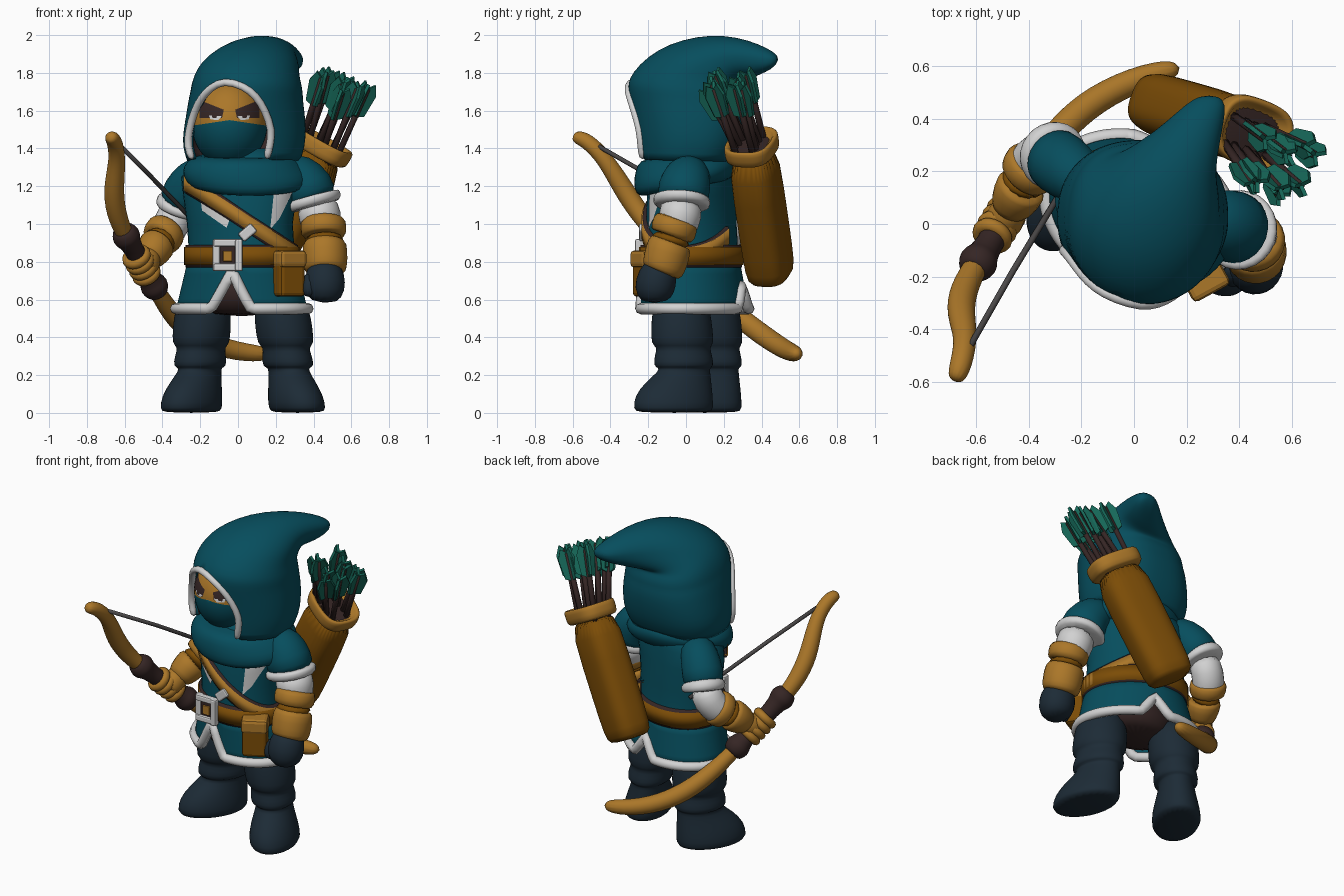
import bpy, bmesh, random
from math import sin, cos, asin, sqrt, pi, radians
from mathutils import Vector as V

cube = bpy.data.objects.get("Cube")
if cube:
    bpy.data.objects.remove(cube, do_unlink=True)
random.seed(4)

def material(name, *rgb):
    m = bpy.data.materials.new(name)
    m.use_nodes = True
    m.diffuse_color = (*rgb, 1)
    shader = next(n for n in m.node_tree.nodes if n.type == 'BSDF_PRINCIPLED')
    shader.inputs["Base Color"].default_value = (*rgb, 1)
    return m

TEAL = material("teal cloth", .002, .075, .11)
WHITE = material("white trim", .64, .64, .64)
GOLD = material("tan leather", .41, .185, .022)
LEATHER = material("brown leather", .2, .073, .002)
DARK = material("dark brown", .036, .019, .018)
NAVY = material("navy boots", .012, .024, .037)
GREEN = material("green feather", .008, .14, .1)
GREY = material("grey cord", .07, .065, .065)

def finish(name, bm, mats, smooth=True, subsurf=0):
    bmesh.ops.recalc_face_normals(bm, faces=bm.faces)
    mesh = bpy.data.meshes.new(name)
    bm.to_mesh(mesh)
    bm.free()
    for m in mats:
        mesh.materials.append(m)
    for p in mesh.polygons:
        p.use_smooth = smooth
    ob = bpy.data.objects.new(name, mesh)
    bpy.context.collection.objects.link(ob)
    if subsurf:
        mod = ob.modifiers.new("Subdivision", 'SUBSURF')
        mod.levels = mod.render_levels = subsurf
    return ob

def skin(name, rings, mats, caps=(True, True), wrap=True, loop=False, subsurf=1):
    """Join a row of point rings into one surface."""
    bm = bmesh.new()
    rows = [[bm.verts.new(p) for p in ring] for ring in rings]
    n = len(rows[0])
    for a, b in list(zip(rows, rows[1:])) + ([(rows[-1], rows[0])] if loop else []):
        for i in range(n if wrap else n - 1):
            j = (i + 1) % n
            bm.faces.new((a[i], a[j], b[j], b[i]))
    for use, row in zip(caps, (rows[0], rows[-1])):
        if use and not loop:
            bm.faces.new(row)
    bmesh.ops.remove_doubles(bm, verts=bm.verts, dist=1e-5)
    return finish(name, bm, mats, subsurf=subsurf)

def boxy(v, power):
    return abs(v) ** power * (1 if v > 0 else -1)

def oval(fy, fz, by, bz, cx, rx, a, power=1):
    """Ring point between a front and a back; a = 0 is the front, power squares the rear half."""
    p = power if cos(a) < 0 else 1
    k = (1 + boxy(cos(a), p)) / 2
    return V((cx + rx * boxy(sin(a), p), by + (fy - by) * k, bz + (fz - bz) * k))

def loft(name, rings, mat, n=24):
    return skin(name, [[oval(*r, 2 * pi * i / n) for i in range(n)] for r in rings], [mat])

def tube(name, pts, radii, mat, ref=(.6, -.7, .2), sides=12, loop=False, subsurf=1):
    pts = [V(p) for p in pts]
    radii = radii if isinstance(radii, list) else [radii] * len(pts)
    rings, last = [], len(pts) - 1
    for i, (p, r) in enumerate(zip(pts, radii)):
        ahead = pts[(i + 1) % len(pts)] if loop else pts[min(i + 1, last)]
        t = (ahead - pts[i - 1 if loop else max(i - 1, 0)]).normalized()
        u = t.cross(V(ref)).normalized()
        w = t.cross(u)
        rings.append([p + r * (u * cos(2 * pi * k / sides) + w * sin(2 * pi * k / sides)) for k in range(sides)])
    return skin(name, rings, [mat], loop=loop, subsurf=subsurf)

def box(name, loc, half, mat, rot=(0, 0, 0), bevel=.01):
    bm = bmesh.new()
    bmesh.ops.create_cube(bm, size=2)
    bmesh.ops.scale(bm, vec=half, verts=bm.verts)
    ob = finish(name, bm, [mat], smooth=False)
    ob.location, ob.rotation_euler = loc, rot
    mod = ob.modifiers.new("Bevel", 'BEVEL')
    mod.width, mod.segments = bevel, 2

def patch(name, corners, surf, mat, lift=.007, n=6):
    """Four-cornered (x, z) plate laid over a front surface."""
    a, b, c, d = [V(p) for p in corners]
    grid = [[a.lerp(b, j / n).lerp(d.lerp(c, j / n), i / n) for j in range(n + 1)] for i in range(n + 1)]
    rows = [[V((p.x, surf(p.x, p.y) - lift, p.y)) for p in line] for line in grid]
    skin(name, rows, [mat], caps=(False, False), wrap=False, subsurf=0)

# Torso, turned a little: height, centre x, centre y, half width, half depth
BODY = [(.76, .02, .035, .285, .255), (.85, .02, .03, .28, .245), (1, .01, .03, .28, .235),
        (1.15, .01, .03, .3, .23), (1.25, .02, .04, .32, .21), (1.33, .03, .04, .24, .2), (1.4, .03, .04, .15, .15)]
TWIST = .17

def body(z):
    a, b = next((p for p in zip(BODY, BODY[1:]) if z <= p[1][0]), BODY[-2:])
    t = (z - a[0]) / (b[0] - a[0])
    return [p + (q - p) * t for p, q in zip(a[1:], b[1:])]

def body_point(a, z, grow=0, dz=0):
    cx, cy, rx, ry = body(z)
    x = cx + (rx + grow) * sin(a)
    return V((x, cy - (ry + grow) * cos(a) - TWIST * x, z + dz))

def chest(x, z):
    cx, cy, rx, ry = body(z)
    return cy - ry * sqrt(max(0, 1 - ((x - cx) / rx) ** 2)) - TWIST * x

def band(name, tilt, height, half, grow, mat, start, end, n=48):
    angles = [radians(start + (end - start) * i / n) for i in range(n + 1)]
    rows = [[body_point(a, height - tilt * sin(a), g, dz) for a in angles]
            for dz, g in ((-half, -.01), (-half, grow), (half, grow), (half, -.01))]
    skin(name, rows, [mat], caps=(False, False), wrap=False, subsurf=0)

skin("tunic_body", [[body_point(pi * i / 20, r[0]) for i in range(40)] for r in BODY], [TEAL], subsurf=0)
for part, tilt, height, half, mat, start, end in (("belt", 0, .83, .048, LEATHER, 0, 360),
                                                  ("chest_strap", .2, 1.035, .04, GOLD, -65, 150)):
    band(part, tilt, height, half, .024, mat, start, end)
    band(part + "_edging", tilt, height, half + .012, .017, DARK, start, end)

# Split skirt with a white hem
def skirt_point(a, k):
    front = max(0, 1 - abs((a + .17 + pi) % (2 * pi) - pi) / .31)
    back = max(0, 1 - abs(a - pi + .2) / .25)
    z = .8 + (.2 * front + .12 * back - .26) * k
    t = (.8 - z) / .26
    x = .02 + (.288 + .062 * t) * sin(a)
    return V((x, .03 + .02 * t - (.255 + .025 * t) * cos(a) - TWIST * x, z))

skirt_rows = [[skirt_point(pi * i / 48, k / 4) for i in range(96)] for k in range(5)]
skirt = skin("skirt", skirt_rows, [TEAL], caps=(False, False), subsurf=0)
skirt.modifiers.new("Thickness", 'SOLIDIFY').thickness = .02
tube("skirt_hem", [p + V((0, 0, .012)) for p in skirt_rows[-1]], .03, WHITE, ref=(0, 0, 1), sides=8, loop=True, subsurf=0)
loft("shorts", [(-.1, .51, .2, .51, .02, .18), (-.17, .58, .24, .58, .02, .26), (-.19, .77, .24, .77, .02, .25)], DARK)

# Collar, buckles and pouch
patch("collar_right", [(-.2, 1.14), (-.19, 1.07), (-.06, .98), (-.02, 1.09)], chest, WHITE)
patch("collar_left", [(.19, 1.17), (.29, 1.17), (.22, 1.03), (.17, .97)], chest, WHITE)
for s in (-1, 1):
    box("buckle_side", (-.055 + s * .06, -.24 - s * .01, .835), (.02, .02, .085), WHITE)
    box("buckle_bar", (-.055, -.24, .835 + s * .065), (.075, .02, .02), WHITE)
box("buckle_center", (-.055, -.235, .835), (.045, .008, .05), DARK, bevel=.004)
box("buckle_tongue", (-.055, -.247, .83), (.024, .008, .028), GOLD, bevel=.004)
box("strap_buckle", (.05, -.228, .955), (.045, .02, .028), WHITE, (0, radians(-40), 0))
box("pouch", (.265, -.2, .725), (.075, .06, .11), LEATHER, (0, 0, .5), .02)
box("pouch_flap", (.268, -.206, .815), (.08, .065, .045), GOLD, (0, 0, .5), .02)

# Legs with baggy folds and boots, built facing forward then turned
LEG = [(-.27, 0, .14, 0, .125), (-.29, .02, .15, .02, .145), (-.28, .09, .15, .09, .14), (-.22, .16, .145, .16, .12),
       (-.14, .22, .14, .22, .105), (-.14, .24, .14, .24, .105), (-.165, .245, .16, .245, .135), (-.16, .3, .155, .3, .13),
       (-.14, .35, .14, .35, .118), (-.175, .36, .165, .36, .148), (-.17, .45, .16, .45, .152),
       (-.16, .55, .15, .55, .148), (-.12, .64, .12, .64, .11)]
for part, x, y, lean, turn in (("left_leg", .295, .0, -.075, 18), ("right_leg", -.215, .155, .04, -30)):
    leg = loft(part, [(fy, fz, by, bz, lean * fz / .6, r) for fy, fz, by, bz, r in LEG], NAVY)
    leg.location, leg.rotation_euler = (x, y, 0), (0, 0, radians(turn))

# Arms
tube("left_sleeve", [(.22, .03, 1.29), (.32, .01, 1.26), (.37, -.01, 1.2), (.405, -.02, 1.1)], [.09, .13, .145, .148], TEAL)
tube("left_sleeve_trim", [(.388, -.02, 1.15), (.39, -.02, 1.14), (.405, -.025, 1.1), (.407, -.025, 1.09)], [.13, .16, .16, .13], WHITE)
tube("left_upper_arm", [(.41, -.02, 1.12), (.435, -.03, 1.05), (.45, -.05, .93)], [.115, .12, .105], WHITE)
tube("left_gauntlet_top", [(.45, -.05, 1.03), (.45, -.055, 1.02), (.455, -.07, .94), (.455, -.075, .93)], [.1, .128, .128, .1], GOLD)
tube("left_gauntlet_band", [(.455, -.07, .95), (.458, -.09, .88)], .112, LEATHER)
tube("left_gauntlet", [(.458, -.08, .91), (.458, -.085, .9), (.462, -.11, .8), (.462, -.125, .75), (.462, -.13, .74)], [.1, .125, .125, .115, .09], GOLD)
tube("left_hand", [(.46, -.12, .8), (.46, -.15, .73), (.46, -.17, .65), (.455, -.165, .58)], [.08, .11, .115, .075], NAVY)
tube("left_thumb", [(.4, -.15, .74), (.37, -.2, .68), (.38, -.21, .61)], [.04, .045, .035], NAVY)
tube("right_sleeve", [(-.15, .12, 1.3), (-.23, .19, 1.24), (-.28, .23, 1.17), (-.315, .26, 1.08)], [.09, .12, .128, .128], TEAL)
tube("right_sleeve_trim", [(-.295, .25, 1.12), (-.3, .255, 1.11), (-.315, .265, 1.07), (-.318, .268, 1.06)], [.11, .138, .138, .11], WHITE)
tube("right_upper_arm", [(-.31, .26, 1.1), (-.35, .265, 1.0), (-.39, .22, .94), (-.42, .17, .91)], [.1, .1, .1, .09], WHITE)
tube("right_gauntlet_top", [(-.375, .24, .97), (-.38, .235, .965), (-.41, .18, .92), (-.415, .175, .915)], [.09, .118, .112, .09], GOLD)
tube("right_gauntlet_band", [(-.405, .19, .93), (-.43, .13, .885)], .095, LEATHER)
tube("right_gauntlet", [(-.42, .15, .9), (-.425, .145, .895), (-.465, .07, .83), (-.475, .05, .81)], [.085, .108, .088, .065], GOLD)
tube("right_hand", [(-.46, .09, .85), (-.48, .04, .81), (-.5, .0, .77), (-.5, -.02, .75)], [.06, .075, .08, .06], GOLD)

# Bow, grip, gripping fingers and string
BOW = [(-.68, -.6, 1.465), (-.655, -.53, 1.45), (-.635, -.43, 1.35), (-.66, -.34, 1.2), (-.65, -.25, 1.06), (-.59, -.14, .92),
       (-.51, 0, .78), (-.42, .14, .63), (-.33, .3, .49), (-.19, .45, .38), (0, .55, .32), (.18, .595, .31)]
tube("bow", BOW, [.035, .045, .045, .056, .056, .045, .04, .045, .058, .058, .052, .042], GOLD, subsurf=2)
grip = [V(BOW[4]).lerp(V(BOW[5]), .6)] + [V(p) for p in BOW[5:8]]
tube("bow_grip", [grip[0].lerp(grip[3], t) for t in (0, .06, .12, .18, .24, .76, .82, .88, .94, 1)],
     [.055, .07, .08, .07, .052, .052, .07, .08, .07, .055], DARK)
axis = (grip[3] - grip[1]).normalized()
for k in range(4):
    bpy.ops.mesh.primitive_torus_add(major_radius=.053, minor_radius=.027, major_segments=20, minor_segments=10,
                                     location=V(BOW[6]) + axis * (.045 * k - .07), rotation=axis.to_track_quat('Z', 'Y').to_euler())
    bpy.context.object.name = "finger"
    bpy.context.object.data.materials.append(GOLD)
    bpy.ops.object.shade_smooth()
tube("bow_string", [(-.62, -.46, 1.41), (-.46, -.18, 1.25), (-.2, .25, .98)], .012, GREY, sides=8, subsurf=0)

# Quiver; rows hold position along it, half width and half depth
low, top = V((.11, .445, .76)), V((.455, .345, 1.43))
d = (top - low).normalized()
back = V((.36, .93, 0))
back = (back - d * back.dot(d)).normalized()
side = back.cross(d)
for part, mat, rows in (
        ("quiver", LEATHER, [(-.07, .1, .08), (-.05, .14, .115), (.1, .147, .122), (.6, .15, .122), (.97, .152, .122)]),
        ("quiver_rim", GOLD, [(.9, .14, .11), (.91, .16, .131), (1, .163, .133), (1.03, .158, .128), (1.02, .13, .1), (.96, .125, .095)]),
        ("quiver_inside", DARK, [(.97, .13, .1), (.985, .135, .105)])):
    skin(part, [[low.lerp(top, t) + side * w * boxy(cos(pi * i / 16), .7) + back * h * boxy(sin(pi * i / 16), .7)
                 for i in range(32)] for t, w, h in rows], [mat])

# Arrows with three vanes each
feathers = bmesh.new()
for k in range(10):
    u, v = (k % 5 - 2) / 2, k // 5 - .5
    start = top - d * .1 + side * u * .09 + back * v * .09
    tip = V((.56, .22, 1.735)) + side * u * .09 + back * v * .14 + V([random.uniform(-.035, .035) for _ in range(3)])
    tube("arrow_shaft", [start, tip], .017, DARK, sides=6, subsurf=0)
    t = (tip - start).normalized()
    r = t.cross(V((random.random(), 1, 0))).normalized()
    for j in range(3):
        out = r * cos(2.1 * j) + t.cross(r) * sin(2.1 * j)
        edge = t.cross(out) * .008
        outline = ((0, -.17), (.045, -.15), (.06, -.03), (.035, .03), (0, 0))
        faces = [[feathers.verts.new(tip + out * o + t * h + edge * s) for o, h in outline] for s in (-1, 1)]
        for f in faces + [(faces[0][i], faces[0][i - 1], faces[1][i - 1], faces[1][i]) for i in range(5)]:
            feathers.faces.new(f)
finish("arrow_feathers", feathers, [GREEN], smooth=False)

# Cowl around the neck
loft("cowl", [(-.22, 1.14, .2, 1.22, .07, .24), (-.27, 1.155, .24, 1.24, .06, .32), (-.28, 1.22, .27, 1.29, .05, .345),
              (-.27, 1.28, .28, 1.33, .03, .325), (-.25, 1.34, .26, 1.37, .03, .28), (-.16, 1.35, .2, 1.39, .03, .2)], TEAL)

# Hood: front, back, centre, half width, then opening edges where open
HOOD = [(-.25, 1.34, .25, 1.33, .03, .3, -.24, .15), (-.265, 1.42, .29, 1.4, .03, .325, -.27, .17),
        (-.275, 1.5, .31, 1.48, .035, .325, -.26, .18), (-.29, 1.6, .32, 1.56, .04, .315, -.235, .145),
        (-.305, 1.68, .32, 1.62, .04, .305, -.195, .095), (-.312, 1.73, .31, 1.66, .045, .3, -.145, .03),
        (-.307, 1.765, .31, 1.69, .045, .295), (-.25, 1.845, .3, 1.72, .045, .28), (-.15, 1.925, .29, 1.74, .06, .265),
        (-.02, 1.977, .29, 1.75, .08, .235), (.13, 2.003, .3, 1.76, .115, .195), (.27, 1.99, .34, 1.77, .175, .15),
        (.38, 1.955, .39, 1.79, .23, .11), (.46, 1.915, .455, 1.82, .275, .075), (.49, 1.885, .485, 1.855, .285, .035)]
rows = []
for ring in HOOD:
    cx, rx = ring[4:6]
    xl, xr = ring[6:] or (cx - .4 * rx,) * 2
    al, ar = asin((xl - cx) / rx), asin((xr - cx) / rx)
    rows.append([oval(*ring[:6], ar + (2 * pi + al - ar) * i / 36, .8) for i in range(37)])
hood = skin("hood", rows, [TEAL, DARK], caps=(False, True), wrap=False)
shell = hood.modifiers.new("Lining", 'SOLIDIFY')
shell.thickness, shell.offset, shell.material_offset = .03, -1, 1
tube("hood_trim", [r[-1] for r in rows[:6]] + [rows[6][0]] + [r[0] for r in rows[5::-1]], .021, WHITE, ref=(-.4, -.9, 0))

# Head with the mask cut along two slanted lines
HX, HY, HZ = -.045, -.03, 1.53
bm = bmesh.new()
bmesh.ops.create_uvsphere(bm, u_segments=48, v_segments=32, radius=1)
for vert in bm.verts:
    vert.co = V((HX + vert.co.x * .2, HY + vert.co.y * .215, HZ + vert.co.z * .23))
for s in (-1, 1):
    bmesh.ops.bisect_plane(bm, geom=bm.verts[:] + bm.edges[:] + bm.faces[:], plane_co=(HX, HY, 1.55), plane_no=(s * .15, 0, 1))
for f in bm.faces:
    c = f.calc_center_median()
    f.material_index = int(c.z < 1.55 - .15 * abs(c.x - HX))
finish("head", bm, [GOLD, TEAL])

def face(x, z):
    return HY - .215 * sqrt(max(0, 1 - ((x - HX) / .2) ** 2 - ((z - HZ) / .23) ** 2))

for s in (-1, 1):
    for part, pts, mat, lift in (("brow", [(.03, 1.605), (.155, 1.655), (.16, 1.56), (.04, 1.56)], DARK, .004),
                                 ("eye", [(.04, 1.57), (.11, 1.575), (.1, 1.553), (.06, 1.55)], WHITE, .006),
                                 ("pupil", [(.065, 1.58), (.095, 1.58), (.09, 1.56), (.07, 1.56)], DARK, .008)):
        patch(part, [(HX + s * x, z) for x, z in pts], face, mat, lift)
